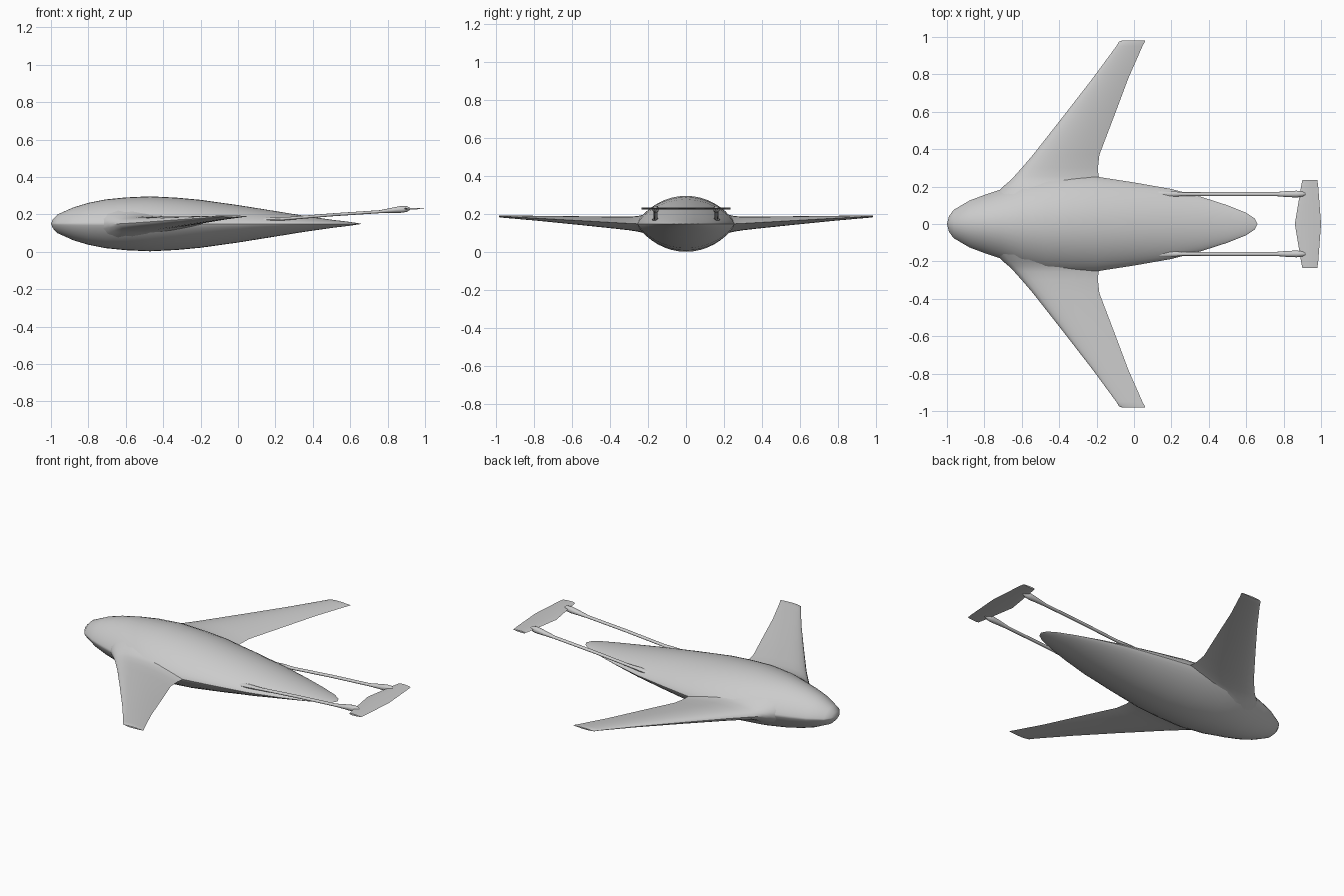
import bpy, bmesh, math

cube = bpy.data.objects.get("Cube")
if cube:
    bpy.data.objects.remove(cube)

grey = bpy.data.materials.new("light_grey")
grey.use_nodes = True
grey.diffuse_color = (0.6, 0.6, 0.6, 1)
grey.node_tree.nodes["Principled BSDF"].inputs["Base Color"].default_value = (0.6, 0.6, 0.6, 1)


def loft(name, rings, mirror=False):
    """Skin a list of equal closed rings, cap both ends and shade smooth."""
    bm = bmesh.new()
    rows = [[bm.verts.new(p) for p in ring] for ring in rings]
    n = len(rows[0])
    for a, b in zip(rows, rows[1:]):
        for i in range(n):
            j = (i + 1) % n
            bm.faces.new((a[i], a[j], b[j], b[i]))
    bm.faces.new(rows[0][::-1])
    bm.faces.new(rows[-1])
    bmesh.ops.remove_doubles(bm, verts=bm.verts, dist=0.0001)
    bmesh.ops.recalc_face_normals(bm, faces=bm.faces)
    mesh = bpy.data.meshes.new(name)
    bm.to_mesh(mesh)
    bm.free()
    mesh.materials.append(grey)
    obj = bpy.data.objects.new(name, mesh)
    bpy.context.collection.objects.link(obj)
    bpy.ops.object.select_all(action="DESELECT")
    obj.select_set(True)
    bpy.context.view_layer.objects.active = obj
    bpy.ops.object.shade_smooth_by_angle(angle=math.radians(40))
    if mirror:
        mod = obj.modifiers.new("Mirror", "MIRROR")
        mod.use_axis = (False, True, False)
    return obj


def body_ring(x, width, height, n=40):
    """Domed section that thins toward the side edge."""
    ring = []
    for i in range(n):
        a = 2 * math.pi * i / n
        s = math.sin(a)
        ring.append((x, width * math.cos(a), 0.15 + height * math.copysign(abs(s) ** 1.5, s)))
    return ring


def foil_ring(y, lead, trail, z, half, n=12):
    """Aerofoil section with a round nose and a sharp trailing edge."""
    us = [(1 - math.cos(math.pi * i / n)) / 2 for i in range(n + 1)]
    point = lambda u, side: (lead + (trail - lead) * u, y,
                             z + side * half * 2.6 * math.sqrt(u) * (1 - u))
    return [point(u, 1) for u in us] + [point(u, -1) for u in us[-2:0:-1]]


def tube_ring(x, y, z, ry, rz, n=12):
    return [(x, y + ry * math.cos(2 * math.pi * i / n), z + rz * math.sin(2 * math.pi * i / n))
            for i in range(n)]


# Fuselage: x, half width, half height
fuselage = [(-1, 0, 0), (-.99, .04, .024), (-.965, .075, .05), (-.88, .125, .088),
            (-.8, .155, .112), (-.71, .185, .13), (-.6, .23, .141), (-.47, .255, .147),
            (-.33, .258, .14), (-.2, .253, .128), (0, .222, .1), (.2, .187, .068),
            (.36, .145, .042), (.5, .1, .022), (.6, .06, .01), (.645, .03, .003), (.66, 0, 0)]
loft("fuselage", [body_ring(*s) for s in fuselage])

# Swept wings: y, leading x, trailing x, height, half thickness
wing = [(.16, -.74, -.08, .15, .085), (.2, -.7, -.14, .15, .062), (.225, -.67, -.17, .15, .048),
        (.255, -.64, -.19, .15, .041), (.3, -.6, -.193, .152, .036), (.37, -.54, -.185, .156, .032),
        (.58, -.375, -.105, .168, .022), (.78, -.22, -.03, .179, .013),
        (.95, -.095, .045, .188, .007), (.975, -.08, .058, .189, .006), (.982, -.06, .06, .189, .004)]
loft("wings", [foil_ring(*s) for s in wing], mirror=True)

# Tail booms with a pod at each end: x, height, half width, half height
boom = [(.08, .17, .004, .003), (.1, .17, .013, .008), (.14, .171, .018, .011),
        (.19, .174, .016, .011), (.26, .178, .01, .008), (.5, .198, .011, .008),
        (.76, .215, .011, .008), (.82, .222, .016, .013), (.87, .227, .018, .018),
        (.9, .229, .015, .016), (.92, .23, .005, .006)]
loft("tail_booms", [tube_ring(x, .16, z, ry, rz) for x, z, ry, rz in boom], mirror=True)

# Tailplane across the booms
tail = [(-.235, .9, .98), (-.2, .893, .985), (0, .86, 1), (.2, .893, .985), (.235, .9, .98)]
loft("tailplane", [foil_ring(y, a, b, .231, .005, 6) for y, a, b in tail])
